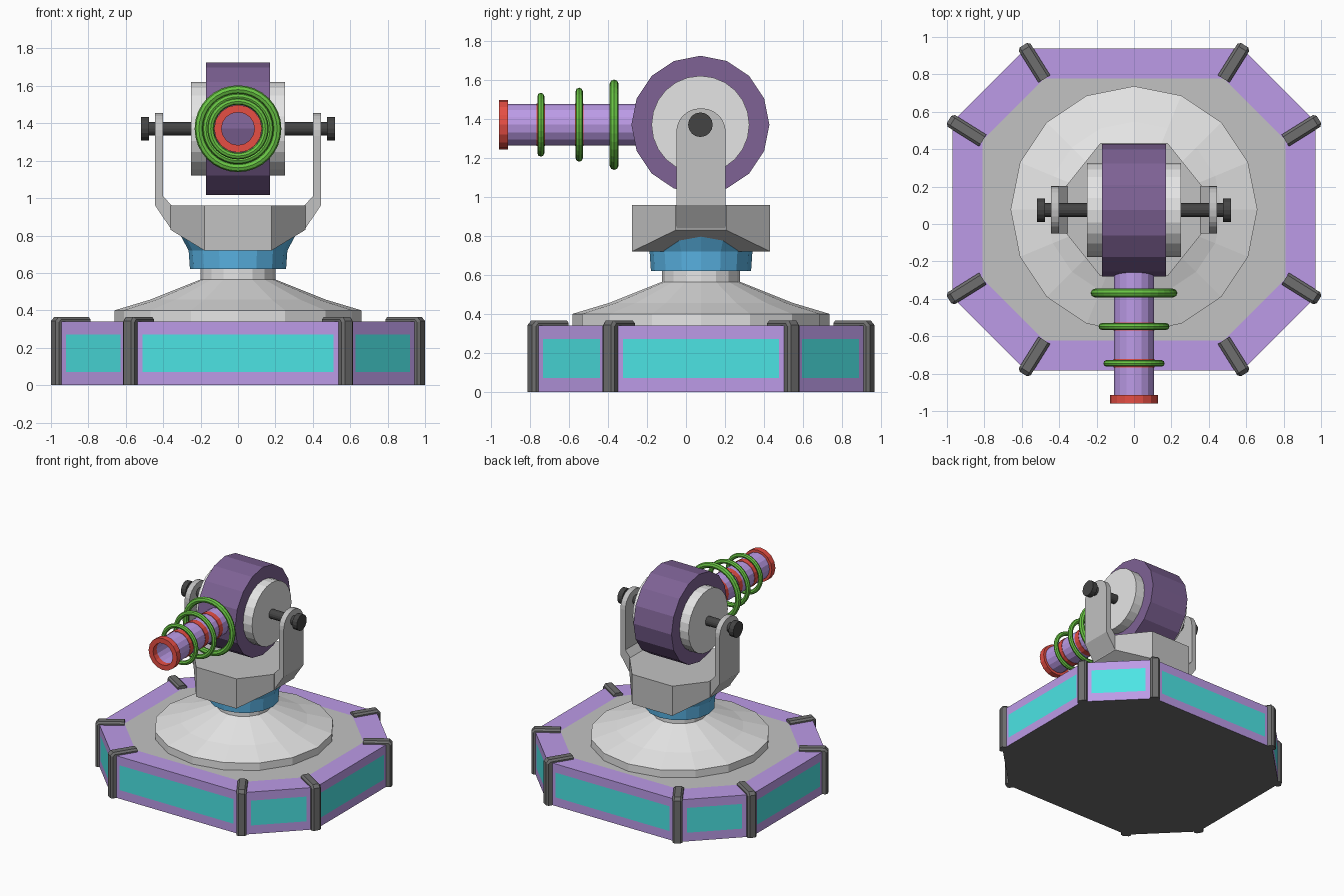
import bpy, bmesh, math
from mathutils import Matrix, Vector

if "Cube" in bpy.data.objects:
    bpy.data.objects.remove(bpy.data.objects["Cube"])

CY = 0.077     # y of the turret's vertical axis
PZ = 1.371     # height of the pivot


def material(name, r, g, b):
    lin = lambda c: (c / 255 / 12.92) if c < 11 else ((c / 255 + 0.055) / 1.055) ** 2.4
    m = bpy.data.materials.new(name)
    m.diffuse_color = (lin(r), lin(g), lin(b), 1)
    m.use_nodes = True
    m.node_tree.nodes["Principled BSDF"].inputs["Base Color"].default_value = m.diffuse_color
    return m


LILAC = material("lilac", 188, 155, 231)
PURPLE = material("dark purple", 126, 98, 149)
TEAL = material("teal", 76, 228, 228)
LIGHT = material("light grey", 229, 229, 229)
GREY = material("mid grey", 194, 194, 194)
POST = material("post grey", 110, 110, 110)
DARK = material("charcoal", 68, 68, 68)
RED = material("red", 230, 78, 68)
GREEN = material("green", 105, 197, 68)
BLUE = material("blue", 90, 180, 229)


def finish(bm, name, mats, matrix=Matrix()):
    bmesh.ops.recalc_face_normals(bm, faces=bm.faces[:])
    me = bpy.data.meshes.new(name)
    bm.to_mesh(me)
    bm.free()
    for m in mats:
        me.materials.append(m)
    ob = bpy.data.objects.new(name, me)
    ob.matrix_world = matrix
    bpy.context.collection.objects.link(ob)
    return ob


def lathe(name, profile, sides, mat, matrix, closed=False):
    """Spin (radius, height) points round local z; closed makes a ring."""
    bm = bmesh.new()
    rings = []
    for r, z in profile:
        rings.append([bm.verts.new((r * math.cos(a), r * math.sin(a), z))
                      for a in (2 * math.pi * i / sides for i in range(sides))])
    n = len(rings)
    for k in range(n if closed else n - 1):
        a, b = rings[k], rings[(k + 1) % n]
        for i in range(sides):
            j = (i + 1) % sides
            bm.faces.new((a[i], a[j], b[j], b[i]))
    if not closed:
        bm.faces.new(rings[0])
        bm.faces.new(rings[-1])
    return finish(bm, name, [mat], matrix)


def extrude_profile(points, half):
    """Prism from (x, z) points, spanning y = -half..half."""
    bm = bmesh.new()
    a = [bm.verts.new((x, -half, z)) for x, z in points]
    b = [bm.verts.new((x, half, z)) for x, z in points]
    bm.faces.new(a)
    bm.faces.new(b)
    for i in range(len(a)):
        j = (i + 1) % len(a)
        bm.faces.new((a[i], a[j], b[j], b[i]))
    bmesh.ops.recalc_face_normals(bm, faces=bm.faces[:])
    return bm


def octagon(x1, y1, x2, y2):
    return [(x1, -y1), (x1, y1), (x2, y2), (-x2, y2),
            (-x1, y1), (-x1, -y1), (-x2, -y2), (x2, -y2)]


UP = Matrix.Translation((0, CY, 0))
FORWARD = Matrix.Translation((0, 0, PZ)) @ Matrix.Rotation(math.pi / 2, 4, 'X')
SIDE = Matrix.Translation((0, CY - 0.003, PZ)) @ Matrix.Rotation(math.pi / 2, 4, 'Y')

# Octagonal base: lilac body, grey deck, teal side panels, dark underside
outer = octagon(0.97, 0.47, 0.58, 0.86)
inner = octagon(0.81, 0.37, 0.48, 0.70)
bm = bmesh.new()
bottom = [bm.verts.new((x, y, 0)) for x, y in outer]
top = [bm.verts.new((x, y, 0.34)) for x, y in outer]
deck = [bm.verts.new((x, y, 0.34)) for x, y in inner]
bm.faces.new(bottom[::-1]).material_index = 3
bm.faces.new(deck).material_index = 1
sides = []
for i in range(8):
    j = (i + 1) % 8
    sides.append(bm.faces.new((bottom[i], bottom[j], top[j], top[i])))
    bm.faces.new((top[i], top[j], deck[j], deck[i]))
bm.normal_update()
bmesh.ops.inset_individual(bm, faces=sides, thickness=0.07, use_even_offset=True)
for f in sides:
    f.material_index = 2
finish(bm, "base", [LILAC, GREY, TEAL, POST], UP)

# Corner posts: bent straps over each corner, chamfered along the outside
strap = [(0.022, 0), (0.022, 0.342), (0, 0.365), (-0.19, 0.365),
         (-0.19, 0.33), (-0.06, 0.33), (-0.06, 0)]
for i, (o, n) in enumerate(zip(outer, inner)):
    d = Vector(o) - Vector(n)
    bm = extrude_profile(strap, 0.037)
    on_outside = lambda v: v.co.x > -0.01 or v.co.z > 0.36
    edges = [e for e in bm.edges if all(on_outside(v) for v in e.verts)
             and e.verts[0].co.y * e.verts[1].co.y > 0]
    bmesh.ops.bevel(bm, geom=edges, offset=0.014, segments=1, affect='EDGES')
    finish(bm, f"corner_post_{i + 1}", [POST],
           Matrix.Translation((o[0], o[1] + CY, 0)) @
           Matrix.Rotation(math.atan2(d.y, d.x), 4, 'Z'))

# Dish with neck, and the blue collar
lathe("dish_and_neck", [(0.66, 0.335), (0.66, 0.40), (0.47, 0.457), (0.20, 0.565),
                        (0.20, 0.64)], 16, LIGHT, UP)
lathe("collar", [(0.257, 0.62), (0.264, 0.72), (0.318, 0.82)], 16, BLUE, UP)

# Cradle: octagonal block with its underside sloping up at both ends
plan = octagon(0.36, 0.13, 0.18, 0.355)
bm = bmesh.new()
low = [bm.verts.new((x, y, 0.72 if abs(x) < 0.2 else 0.83)) for x, y in plan]
high = [bm.verts.new((x, y, 0.96)) for x, y in plan]
bm.faces.new(high)
for ids in ((2, 3, 6, 7), (7, 0, 1, 2), (3, 4, 5, 6)):
    bm.faces.new([low[k] for k in ids])
for i in range(8):
    j = (i + 1) % 8
    bm.faces.new((low[i], low[j], high[j], high[i]))
finish(bm, "cradle", [GREY], UP)

# Arms with rounded tops, and pivot pins with end caps
arm = [(0.443, 1.455), (0.40, 1.455), (0.40, 1.01), (0.355, 0.96),
       (0.355, 0.83), (0.443, 0.96)]
for s, label in ((1, "right"), (-1, "left")):
    bm = extrude_profile([(s * x, z) for x, z in arm], 0.127)
    edges = [e for e in bm.edges if all(v.co.z > 1.4 for v in e.verts)
             and abs(e.verts[0].co.y - e.verts[1].co.y) < 0.01]
    bmesh.ops.bevel(bm, geom=edges, offset=0.122, segments=6, profile=0.5,
                    affect='EDGES')
    finish(bm, f"{label}_arm", [GREY], UP)
    lathe(f"{label}_pin", [(0.037, s * 0.24), (0.037, s * 0.475), (0.063, s * 0.476),
                           (0.063, s * 0.518)], 16, DARK, SIDE)

# Drum and its hub
lathe("drum", [(0.354, -0.17), (0.354, 0.17)], 16, PURPLE, SIDE)
lathe("hub", [(0.251, -0.25), (0.251, 0.25)], 24, LIGHT, SIDE)

# Hollow barrel and red muzzle
lathe("barrel", [(0.107, 0.2), (0.107, 0.92), (0.09, 0.92), (0.09, 0.2)],
      16, LILAC, FORWARD, closed=True)
lathe("muzzle", [(0.128, 0.913), (0.128, 0.959), (0.088, 0.959), (0.088, 0.913)],
      16, RED, FORWARD, closed=True)

# Green coils round the barrel, each over a red band
for i, (dist, major, tube) in enumerate(((0.745, 0.146, 0.018), (0.548, 0.171, 0.019),
                                         (0.369, 0.209, 0.023))):
    circle = [(major + tube * math.cos(math.tau * k / 8),
               dist + tube * math.sin(math.tau * k / 8)) for k in range(8)]
    lathe(f"coil_{i + 1}", circle, 32, GREEN, FORWARD, closed=True)
    lathe(f"red_band_{i + 1}", [(0.110, dist - 0.022), (0.110, dist + 0.022),
                                (0.1, dist + 0.022), (0.1, dist - 0.022)],
          16, RED, FORWARD, closed=True)
